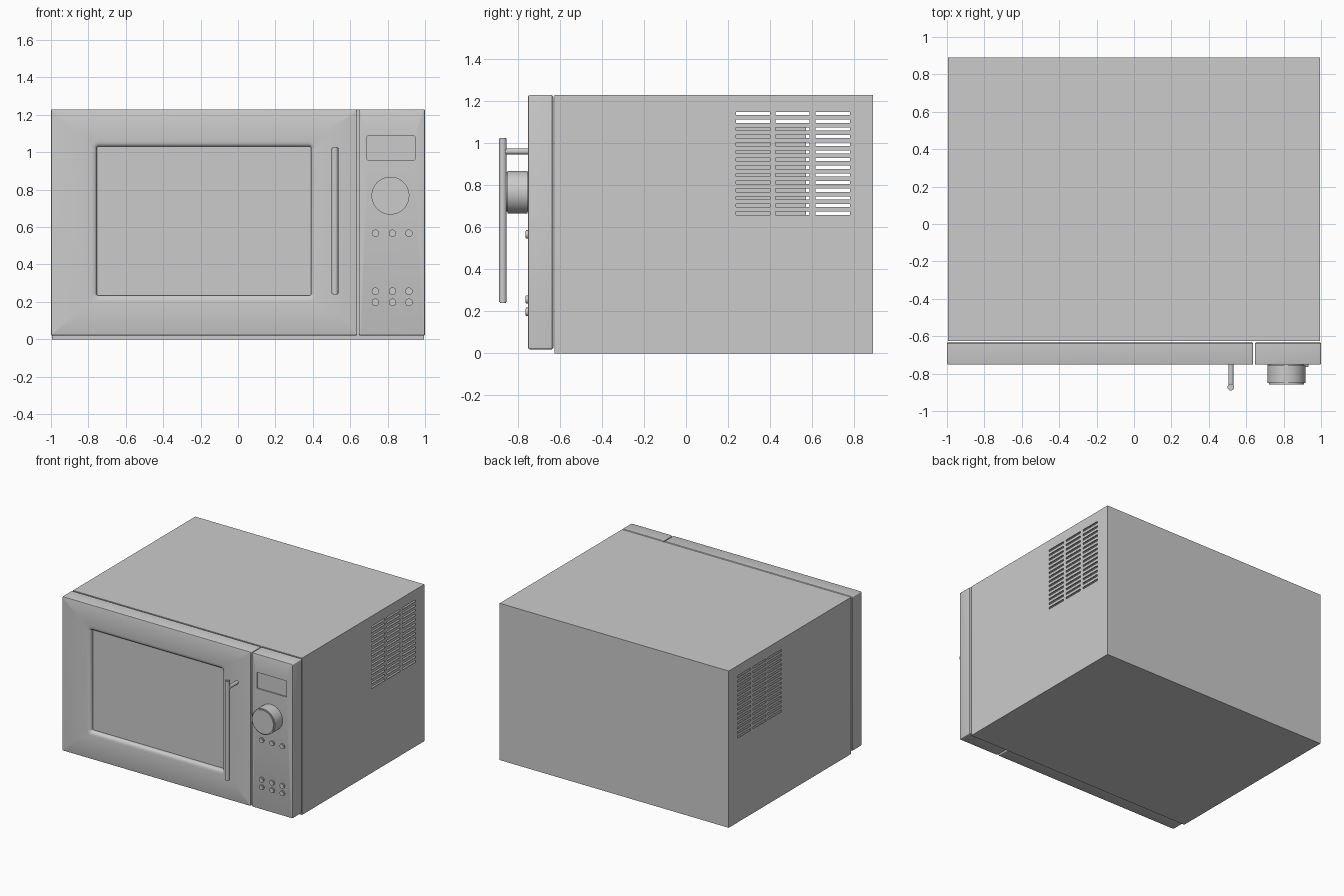
import bpy, bmesh, math
from mathutils import Matrix, Vector

if "Cube" in bpy.data.objects:
    bpy.data.objects.remove(bpy.data.objects["Cube"])

FRONT, BACK = -0.752, -0.632


def finish(name, bm, smooth=True):
    bmesh.ops.recalc_face_normals(bm, faces=bm.faces)
    me = bpy.data.meshes.new(name)
    bm.to_mesh(me)
    bm.free()
    ob = bpy.data.objects.new(name, me)
    bpy.context.collection.objects.link(ob)
    if smooth:
        bpy.ops.object.select_all(action='DESELECT')
        ob.select_set(True)
        bpy.context.view_layer.objects.active = ob
        bpy.ops.object.shade_smooth_by_angle(angle=math.radians(35))
    return ob


def add_box(bm, x0, x1, y0, y1, z0, z1):
    mid = Vector((x0 + x1, y0 + y1, z0 + z1)) / 2
    m = Matrix.Translation(mid) @ Matrix.Diagonal((x1 - x0, y1 - y0, z1 - z0, 1))
    bmesh.ops.create_cube(bm, size=1, matrix=m)


def loft(name, rect, levels):
    """Nested rounded rectangles; each level is (rect, grow, corner radius, y)."""
    bm = bmesh.new()
    loops = []
    for (x0, x1, z0, z1), g, r, y in levels:
        x0, x1, z0, z1 = x0 - g, x1 + g, z0 - g, z1 + g
        corners = ((x1 - r, z1 - r, 0), (x0 + r, z1 - r, 90),
                   (x0 + r, z0 + r, 180), (x1 - r, z0 + r, 270))
        pts = []
        for cx, cz, a in corners:
            for i in range(5):
                t = math.radians(a + i * 22.5)
                pts.append((cx + r * math.cos(t), y, cz + r * math.sin(t)))
        loops.append([bm.verts.new(p) for p in pts])
    n = len(loops[0])
    for a, b in zip(loops, loops[1:]):
        for i in range(n):
            j = (i + 1) % n
            bm.faces.new((a[i], a[j], b[j], b[i]))
    bm.faces.new(loops[0])
    bm.faces.new(loops[-1])
    return finish(name, bm)


def slab(outer):
    """Levels for a slab with softened edges."""
    return [(outer, -0.006, 0.004, BACK), (outer, 0, 0.008, BACK + -0.006),
            (outer, 0, 0.008, FRONT + 0.008), (outer, -0.002, 0.007, FRONT + 0.002),
            (outer, -0.008, 0.005, FRONT)]


def cylinder(name, start, end, r, sides=32, bevel=0.004):
    a, b = Vector(start), Vector(end)
    d = b - a
    bm = bmesh.new()
    m = Matrix.Translation((a + b) / 2) @ d.to_track_quat('Z', 'Y').to_matrix().to_4x4()
    bmesh.ops.create_cone(bm, cap_ends=True, segments=sides, radius1=r, radius2=r,
                          depth=d.length, matrix=m)
    rims = [e for e in bm.edges if any(len(f.verts) > 4 for f in e.link_faces)]
    bmesh.ops.bevel(bm, geom=rims, offset=bevel, segments=2, affect='EDGES')
    return finish(name, bm)


# Hollow casing
bm = bmesh.new()
add_box(bm, -0.994, 0.994, -0.626, 0.89, 0, 1.23)
casing = finish("casing", bm, smooth=False)
shell = casing.modifiers.new("thickness", 'SOLIDIFY')
shell.thickness, shell.offset = 0.01, -1

# Vent slots cut through both sides
bm = bmesh.new()
for y0, y1 in ((0.238, 0.40), (0.427, 0.588), (0.617, 0.78)):
    for row in range(14):
        z = 0.668 + row * 0.0365
        add_box(bm, -1.1, 1.1, y0, y1, z - 0.0075, z + 0.0075)
cutter = finish("vent_cutter", bm, smooth=False)
cutter.hide_render = True
cutter.display_type = 'WIRE'
cut = casing.modifiers.new("vents", 'BOOLEAN')
cut.operation, cut.solver, cut.object = 'DIFFERENCE', 'EXACT', cutter

# Cooking chamber seen behind the vents
bm = bmesh.new()
add_box(bm, -0.80, 0.45, -0.61, 0.572, 0.12, 1.09)
finish("cooking_chamber", bm, smooth=False)

# Door with a soft-edged recessed window
door = (-1.0, 0.637, 0.02, 1.23)
window = (-0.755, 0.39, 0.235, 1.03)
loft("door", door, slab(door) + [
    (window, 0.03, 0.04, FRONT), (window, 0.016, 0.028, FRONT + 0.002),
    (window, 0.006, 0.016, FRONT + 0.007), (window, 0, 0.008, FRONT + 0.016),
    (window, 0, 0.008, FRONT + 0.035)])

# Control panel with a recessed display
panel = (0.646, 1.0, 0.02, 1.23)
display = (0.69, 0.946, 0.96, 1.086)
loft("control_panel", panel, slab(panel) + [
    (display, 0, 0.003, FRONT), (display, 0, 0.003, FRONT + 0.01)])

# Handle and its single upper post
cylinder("handle_bar", (0.518, -0.872, 0.24), (0.518, -0.872, 1.027), 0.018)
cylinder("handle_post", (0.518, -0.87, 0.962), (0.518, FRONT + 0.01, 0.962), 0.014, 24, 0.001)

# Knob
cylinder("knob", (0.815, FRONT + 0.005, 0.768), (0.815, -0.857, 0.768), 0.101, 64, 0.008)

# Buttons
for r, z in enumerate((0.567, 0.257, 0.198)):
    for c, x in enumerate((0.735, 0.826, 0.914)):
        cylinder(f"button_{r + 1}_{c + 1}", (x, FRONT + 0.005, z), (x, -0.765, z), 0.02, 24, 0.003)
